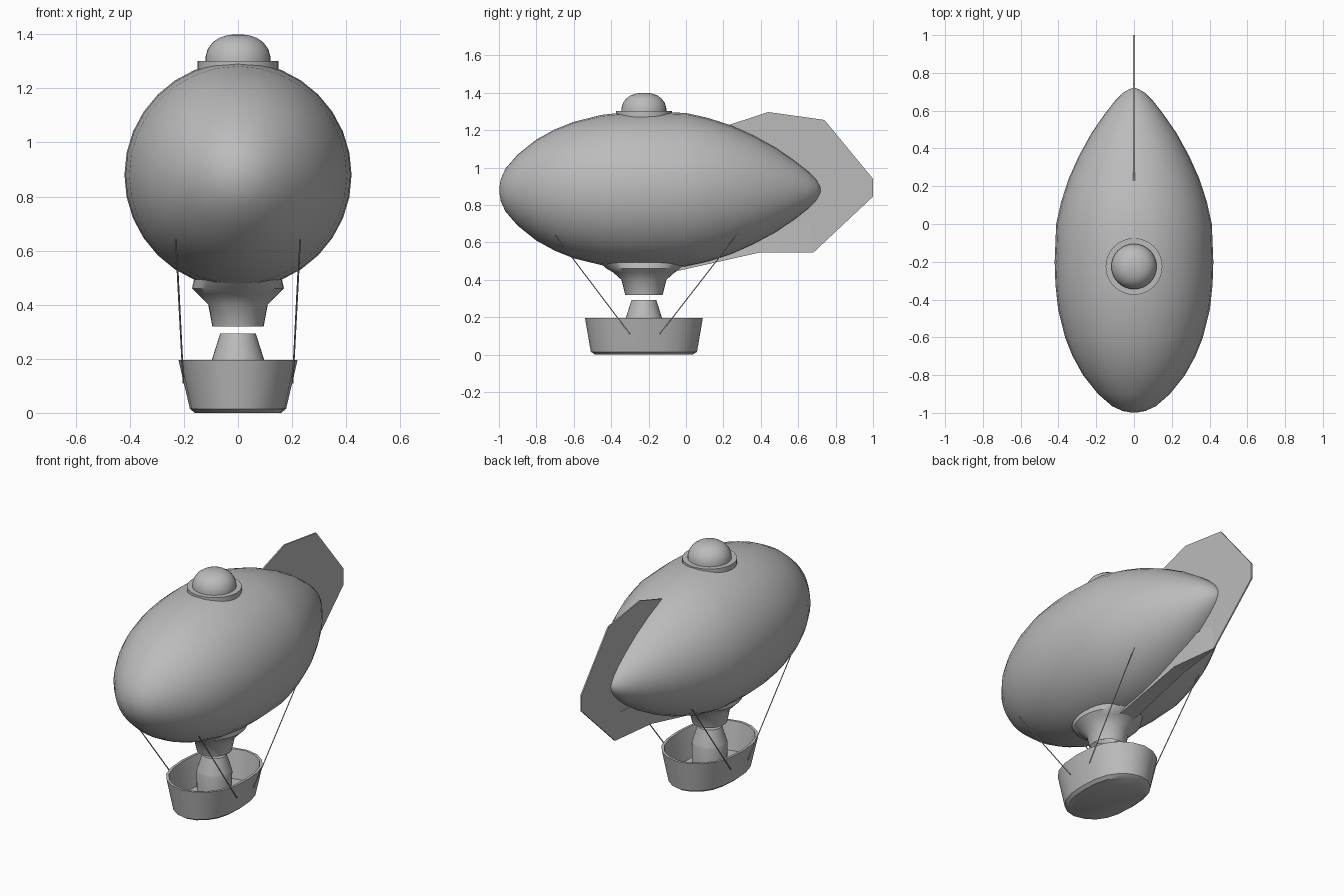
import bpy, bmesh, math
from mathutils import Vector

if "Cube" in bpy.data.objects:
    bpy.data.objects.remove(bpy.data.objects["Cube"])

grey = bpy.data.materials.new("plain_grey")
grey.diffuse_color = (0.5, 0.5, 0.5, 1)
grey.use_nodes = True
grey.node_tree.nodes["Principled BSDF"].inputs["Base Color"].default_value = grey.diffuse_color
CY = -0.225  # centre line of basket, neck and top valve


def finish(name, bm, angle=35):
    bmesh.ops.remove_doubles(bm, verts=bm.verts, dist=1e-5)
    bmesh.ops.recalc_face_normals(bm, faces=bm.faces)
    me = bpy.data.meshes.new(name)
    bm.to_mesh(me)
    bm.free()
    me.materials.append(grey)
    ob = bpy.data.objects.new(name, me)
    bpy.context.collection.objects.link(ob)
    bpy.ops.object.select_all(action='DESELECT')
    ob.select_set(True)
    bpy.context.view_layer.objects.active = ob
    bpy.ops.object.shade_smooth_by_angle(angle=math.radians(angle))
    return ob


def loft(name, rings, cap_start=True, cap_end=True, angle=35):
    """Skin a list of equal-length point loops."""
    bm = bmesh.new()
    loops = [[bm.verts.new(p) for p in r] for r in rings]
    n = len(loops[0])
    for a, b in zip(loops, loops[1:]):
        for i in range(n):
            j = (i + 1) % n
            bm.faces.new((a[i], a[j], b[j], b[i]))
    if cap_start:
        bm.faces.new(loops[0])
    if cap_end:
        bm.faces.new(loops[-1])
    return finish(name, bm, angle)


def oval(rx, ry, z, n=32):
    return [(rx * math.cos(t), CY + ry * math.sin(t), z)
            for t in (2 * math.pi * i / n for i in range(n))]


def turned(name, profile, **kw):
    return loft(name, [oval(r, r, z) for r, z in profile], **kw)


# Gas envelope, turned about the y axis
hull = [(-0.998, 0.015), (-0.99, 0.06), (-0.965, 0.115), (-0.90, 0.19), (-0.80, 0.27),
        (-0.70, 0.325), (-0.60, 0.365), (-0.45, 0.402), (-0.32, 0.416), (-0.2, 0.42),
        (0.0, 0.412), (0.12, 0.385), (0.24, 0.346), (0.36, 0.292), (0.48, 0.226),
        (0.58, 0.157), (0.65, 0.102), (0.695, 0.057), (0.714, 0.025), (0.72, 0.006)]
loft("gas_envelope", [[(r * math.cos(t), y, 0.88 + r * math.sin(t))
                       for t in (2 * math.pi * i / 32 for i in range(32))]
                      for y, r in hull], angle=60)

# Top valve: flat ring and dome
turned("valve_ring", [(0.15, 1.265), (0.15, 1.302)])
turned("valve_dome", [(0.12, 1.29), (0.12, 1.318), (0.112, 1.345), (0.094, 1.37),
                      (0.07, 1.387), (0.038, 1.397), (0.006, 1.4)])

# Open neck under the envelope
loft("envelope_neck", [oval(0.095, 0.10, 0.32), oval(0.11, 0.12, 0.40),
                       oval(0.15, 0.165, 0.44), oval(0.17, 0.20, 0.46),
                       oval(0.16, 0.25, 0.505)], False, False)

# Tail fin: thin vertical plate
outline = [(0.22, 1.225), (0.44, 1.297), (0.74, 1.255), (1.0, 0.94), (1.0, 0.845),
           (0.68, 0.545), (0.39, 0.545), (0.2, 0.65), (0.1, 0.9)]
loft("tail_fin", [[(x, y, z) for y, z in outline] for x in (-0.004, 0.004)])

# Keel wedge running from the neck back to the fin
keel = [(-0.1, 0.435, 0.05), (0.39, 0.545, 0.04), (0.68, 0.545, 0.004)]
loft("keel_fin", [[(-w, y, z), (w, y, z), (w * 0.5, y, 0.7), (-w * 0.5, y, 0.7)]
                  for y, z, w in keel])

# Basket: hollow boat-shaped tub
quarter = [(0, -1), (0.33, -0.95), (0.62, -0.82), (0.84, -0.62), (0.96, -0.35), (1, 0)]
half = quarter + [(x, -y) for x, y in quarter[-2::-1]]
plan = half + [(-x, y) for x, y in half[-2:0:-1]]
tub = [(0.16, 0.26, 0.0), (0.178, 0.284, 0.015), (0.22, 0.315, 0.195),
       (0.205, 0.30, 0.195), (0.166, 0.27, 0.03)]
loft("basket", [[(sx * x, CY + sy * y, z) for x, y in plan] for sx, sy, z in tub])

# Burner standing in the basket
turned("burner", [(0.095, 0.025), (0.098, 0.19), (0.094, 0.205), (0.066, 0.293)])


# Four rigging cables
def cable(name, a, b, r=0.003, n=6):
    a, b = Vector(a), Vector(b)
    q = (b - a).to_track_quat('Z', 'Y')
    ring = [q @ Vector((r * math.cos(2 * math.pi * i / n), r * math.sin(2 * math.pi * i / n), 0))
            for i in range(n)]
    loft(name, [[c + v for v in ring] for c in (a, b)])


for side, s in (("left", -1), ("right", 1)):
    cable("front_cable_" + side, (s * 0.23, -0.70, 0.64), (s * 0.202, -0.30, 0.11))
    cable("rear_cable_" + side, (s * 0.23, 0.29, 0.665), (s * 0.202, -0.14, 0.11))
